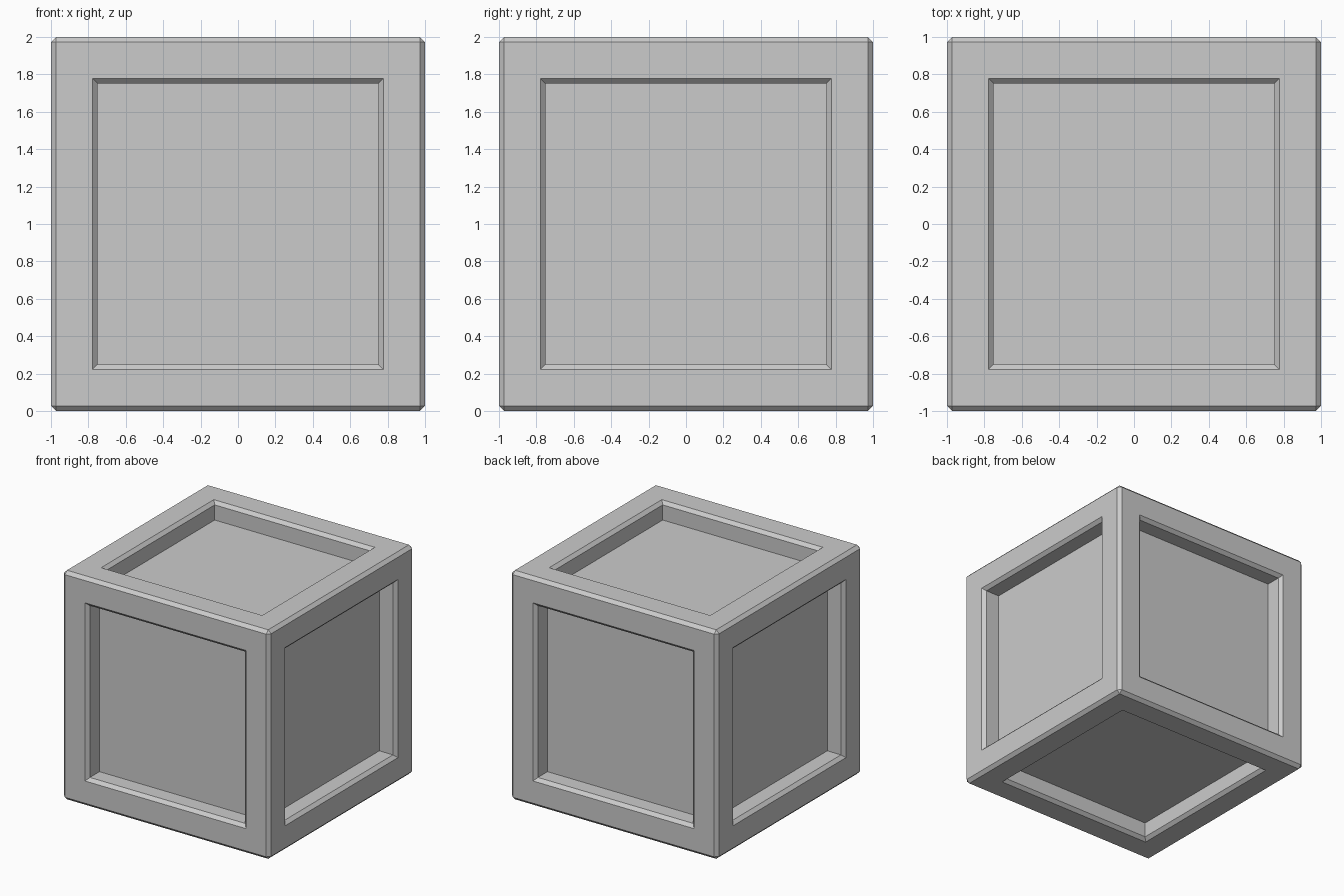
import bpy, bmesh

if "Cube" in bpy.data.objects:
    bpy.data.objects.remove(bpy.data.objects["Cube"])

BEVEL = 0.028    # width of every chamfer
PANEL = 0.75     # half width of the recessed panel
DEPTH = 0.16     # panel depth below the frame

# Crate body: cube standing on the ground
mesh = bpy.data.meshes.new("crate")
crate = bpy.data.objects.new("crate", mesh)
bpy.context.collection.objects.link(crate)
bm = bmesh.new()
bmesh.ops.create_cube(bm, size=2)

# Recessed panel on each of the six sides
sides = [(f, f.normal.copy()) for f in bm.faces]
for face, normal in sides:
    bmesh.ops.inset_region(bm, faces=[face], thickness=1 - PANEL, use_even_offset=True)
    rim = list(face.verts)
    floor = bmesh.ops.extrude_discrete_faces(bm, faces=[face])["faces"][0]
    bmesh.ops.translate(bm, verts=list(floor.verts), vec=-normal * DEPTH)

# Chamfer outer edges and recess rims
bm.normal_update()
sharp = [e for e in bm.edges
         if e.is_manifold and e.calc_face_angle_signed() > 1.0]
bmesh.ops.bevel(bm, geom=sharp, offset=BEVEL, offset_type='OFFSET',
                segments=1, profile=0.5, affect='EDGES')
bmesh.ops.translate(bm, verts=bm.verts[:], vec=(0, 0, 1))
bmesh.ops.recalc_face_normals(bm, faces=bm.faces[:])
bm.to_mesh(mesh)
bm.free()
